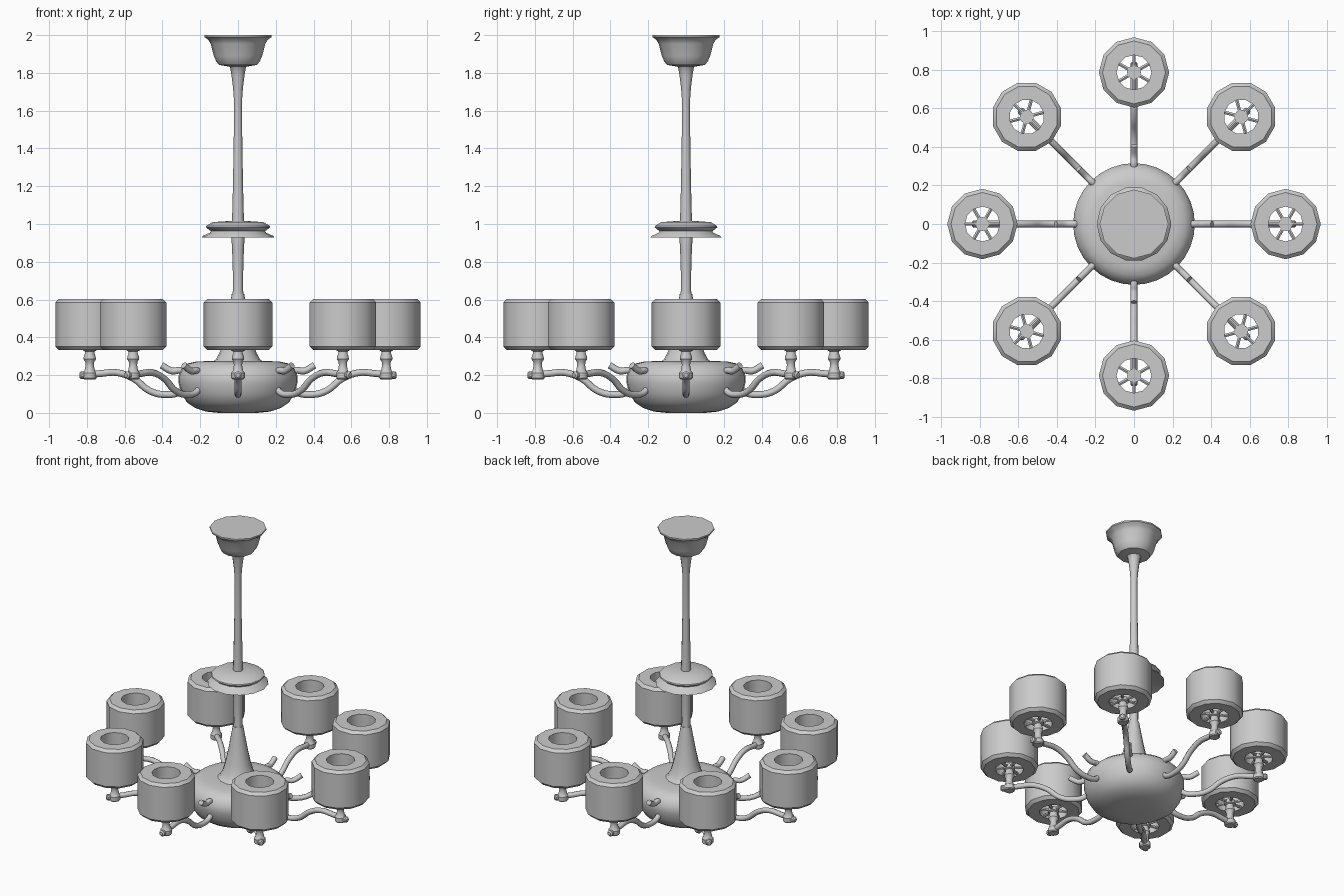
import bpy, math
from mathutils import Matrix

if "Cube" in bpy.data.objects:
    bpy.data.objects.remove(bpy.data.objects["Cube"])

ARMS, REACH = 8, 0.785


def finish(me, name, mat, angle):
    ob = bpy.data.objects.new(name, me)
    bpy.context.collection.objects.link(ob)
    ob.matrix_world = mat
    bpy.ops.object.select_all(action='DESELECT')
    ob.select_set(True)
    bpy.context.view_layer.objects.active = ob
    bpy.ops.object.shade_smooth_by_angle(angle=math.radians(angle))
    return ob


def lathe(name, prof, n, mat=Matrix(), angle=35, ring=False):
    """Spin an (r, z) profile, listed bottom to top; ring joins last row to first."""
    verts, faces = [], []
    for r, z in prof:
        for i in range(n):
            a = 2 * math.pi * i / n
            verts.append((r * math.cos(a), r * math.sin(a), z))
    k = len(prof)
    for j in range(k if ring else k - 1):
        b, t = j * n, ((j + 1) % k) * n
        for i in range(n):
            i2 = (i + 1) % n
            faces.append((b + i, b + i2, t + i2, t + i))
    if not ring:
        faces.append(tuple(reversed(range(n))))
        faces.append(tuple(range((k - 1) * n, k * n)))
    me = bpy.data.meshes.new(name)
    me.from_pydata(verts, [], faces)
    return finish(me, name, mat, angle)


def tube(name, pts, radius, mat):
    """Round tube along a smooth path."""
    cu = bpy.data.curves.new(name, 'CURVE')
    cu.dimensions = '3D'
    cu.bevel_depth, cu.bevel_resolution, cu.resolution_u = radius, 2, 5
    cu.use_fill_caps = True
    sp = cu.splines.new('BEZIER')
    sp.bezier_points.add(len(pts) - 1)
    for p, (x, z) in zip(sp.bezier_points, pts):
        p.co = (x, 0, z)
        p.handle_left_type = p.handle_right_type = 'AUTO'
    tmp = bpy.data.objects.new(name, cu)
    bpy.context.collection.objects.link(tmp)
    me = bpy.data.meshes.new_from_object(tmp)
    bpy.data.objects.remove(tmp)
    return finish(me, name, mat, 50)


# central bowl and flared column base
lathe("bowl", [(0.10, 0), (0.17, 0.007), (0.225, 0.025), (0.27, 0.055), (0.298, 0.1),
               (0.315, 0.16), (0.315, 0.195), (0.298, 0.235), (0.265, 0.262), (0.22, 0.272),
               (0.14, 0.275)], 32, angle=50)
lathe("column_base", [(0.14, 0.265), (0.115, 0.285), (0.097, 0.32), (0.08, 0.38),
                      (0.063, 0.46), (0.045, 0.56), (0.033, 0.63)], 16)

# hanging stem
lathe("stem", [(0.035, 0.58), (0.027, 0.65), (0.028, 0.78), (0.032, 0.88), (0.036, 0.94),
               (0.032, 1.0), (0.028, 1.15), (0.023, 1.4), (0.021, 1.65), (0.026, 1.72),
               (0.035, 1.79), (0.042, 1.83), (0.06, 1.85)], 12)

# double disc on the stem
lathe("lower_disc", [(0.03, 0.955), (0.13, 0.943), (0.193, 0.928), (0.188, 0.936),
                     (0.15, 0.953), (0.135, 0.972), (0.03, 0.98)], 14)
lathe("upper_disc", [(0.12, 0.958), (0.145, 0.963), (0.17, 0.982), (0.168, 0.99),
                     (0.135, 1.01), (0.03, 1.017)], 14)

# ceiling canopy
lathe("canopy", [(0.04, 1.832), (0.10, 1.842), (0.115, 1.86), (0.128, 1.89), (0.145, 1.955),
                 (0.157, 1.975), (0.178, 1.99), (0.178, 2.0)], 12)
lathe("canopy_cap", [(0.022, 1.98), (0.022, 2.0)], 12)

ARM_PATH = [(0.405, 0.252), (0.35, 0.222), (0.3, 0.222), (0.275, 0.17), (0.305, 0.115),
            (0.39, 0.097), (0.47, 0.118), (0.55, 0.18), (0.64, 0.213), (0.73, 0.208),
            (0.81, 0.2)]

for k in range(ARMS):
    turn = Matrix.Rotation(2 * math.pi * k / ARMS, 4, 'Z')
    lamp = turn @ Matrix.Translation((REACH, 0, 0))

    # curled arm with a small end knob
    tube(f"arm_{k}", ARM_PATH, 0.018, turn)
    lathe(f"arm_knob_{k}", [(0.014, 0), (0.02, 0.006), (0.02, 0.022), (0.012, 0.03)], 10,
          turn @ Matrix.Translation((0.81, 0, 0.2)) @ Matrix.Rotation(math.pi / 2, 4, 'Y'))

    # turned lamp holder
    lathe(f"lamp_holder_{k}", [(0.03, 0.178), (0.036, 0.184), (0.036, 0.212), (0.028, 0.222),
                               (0.022, 0.25), (0.023, 0.268), (0.033, 0.285), (0.031, 0.3),
                               (0.025, 0.315), (0.025, 0.325), (0.036, 0.33), (0.036, 0.355)],
          12, lamp)

    # thick drum shade with bevelled rims
    lathe(f"shade_{k}", [(0.09, 0.333), (0.163, 0.333), (0.182, 0.352), (0.182, 0.585),
                         (0.163, 0.603), (0.09, 0.603)], 12, lamp, ring=True)

    # spokes joining holder to shade
    for s in range(6):
        spin = lamp @ Matrix.Rotation(math.pi / 3 * s, 4, 'Z') @ Matrix.Translation((0, 0, 0.345))
        lathe(f"shade_spoke_{k}_{s}", [(0.01, 0.025), (0.01, 0.094)], 6,
              spin @ Matrix.Rotation(math.pi / 2, 4, 'Y'))
